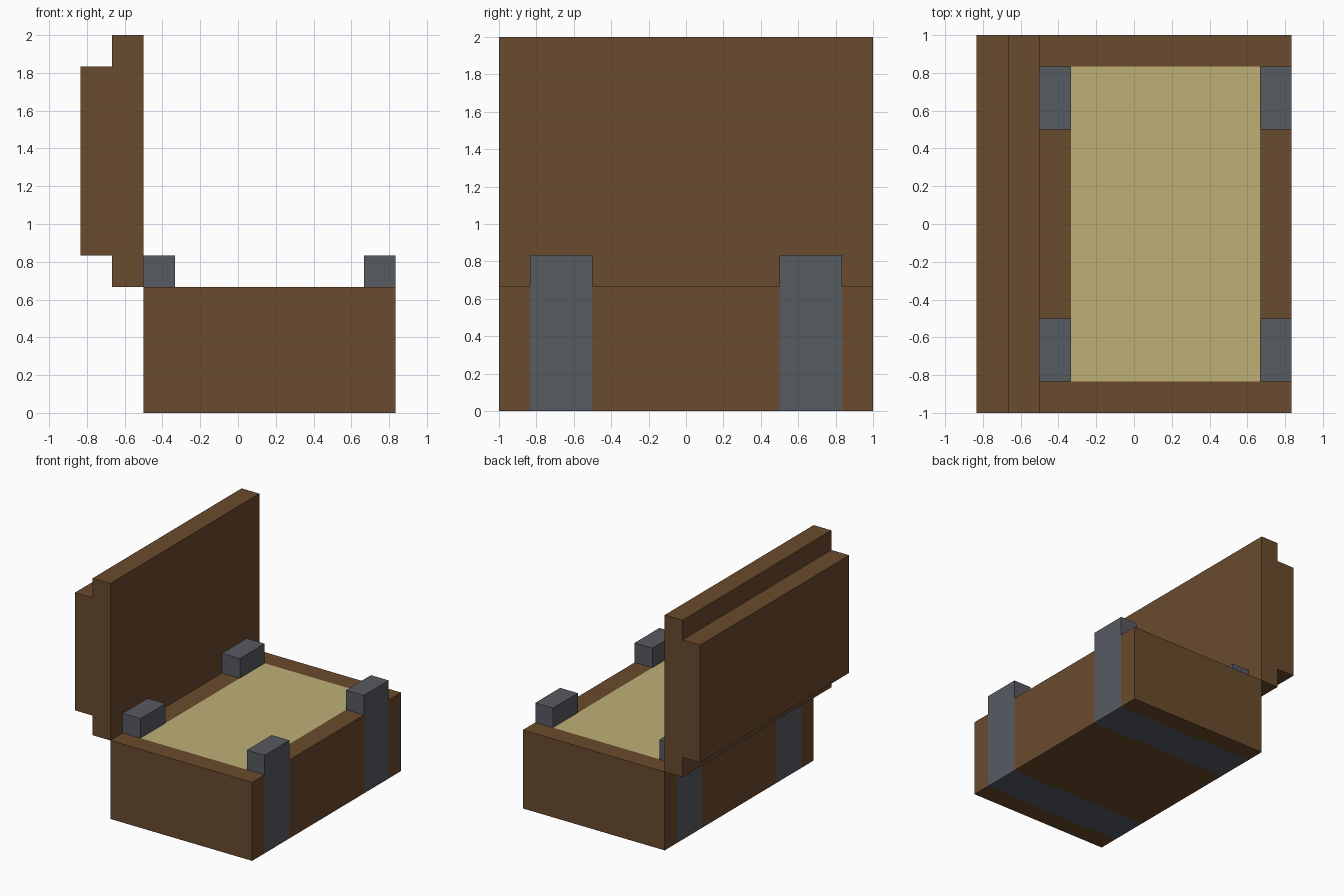
import bpy, bmesh
from mathutils import Vector

default = bpy.data.objects.get("Cube")
if default:
    bpy.data.objects.remove(default, do_unlink=True)

U = 1 / 6  # one block of the model


def material(name, rgb):
    mat = bpy.data.materials.new(name)
    mat.use_nodes = True
    mat.diffuse_color = (*rgb, 1)
    mat.node_tree.nodes["Principled BSDF"].inputs["Base Color"].default_value = (*rgb, 1)
    return mat


wood = material("brown wood", (0.144, 0.069, 0.026))
iron = material("grey iron", (0.095, 0.103, 0.121))
filling = material("pale filling", (0.521, 0.434, 0.181))


def finish(bm, name, mats):
    bmesh.ops.recalc_face_normals(bm, faces=bm.faces)
    mesh = bpy.data.meshes.new(name)
    bm.to_mesh(mesh)
    bm.free()
    for mat in mats:
        mesh.materials.append(mat)
    obj = bpy.data.objects.new(name, mesh)
    bpy.context.collection.objects.link(obj)
    return obj


def prism(name, profile, half_depth, mats):
    """Extrude an x-z profile along y."""
    bm = bmesh.new()
    face = bm.faces.new([bm.verts.new((x * U, -half_depth * U, z * U)) for x, z in profile])
    new = bmesh.ops.extrude_face_region(bm, geom=[face])["geom"]
    verts = [g for g in new if isinstance(g, bmesh.types.BMVert)]
    bmesh.ops.translate(bm, verts=verts, vec=(0, 2 * half_depth * U, 0))
    return finish(bm, name, mats)


# Chest body, cut along the strap edges and the rim
body = prism("chest_body", [(-3, 0), (5, 0), (5, 4), (-3, 4)], 6, [wood, iron, filling])
bm = bmesh.new()
bm.from_mesh(body.data)
cuts = [("Y", y) for y in (-5, -3, 3, 5)] + [("X", x) for x in (-2, 4)]
for axis, at in cuts:
    normal = Vector((axis == "X", axis == "Y", 0))
    bmesh.ops.bisect_plane(bm, geom=bm.verts[:] + bm.edges[:] + bm.faces[:],
                           plane_co=normal * at * U, plane_no=normal)

# Colour the filling and the straps, which wrap the sides and the bottom
studs = []
for face in bm.faces:
    c = face.calc_center_median() / U
    top = face.normal.z > 0.5
    if top and -2 < c.x < 4 and abs(c.y) < 5:
        face.material_index = 2
    elif 3 < abs(c.y) < 5:
        face.material_index = 1
        if top:
            studs.append(face)

# Raise the strap ends above the rim
for face in bmesh.ops.extrude_discrete_faces(bm, faces=studs)["faces"]:
    bmesh.ops.translate(bm, verts=face.verts, vec=(0, 0, U))
bmesh.ops.remove_doubles(bm, verts=bm.verts, dist=0.0001)
bmesh.ops.recalc_face_normals(bm, faces=bm.faces)
bm.to_mesh(body.data)
bm.free()

# Open lid with its stepped crown
prism("open_lid", [(-3, 4), (-3, 12), (-4, 12), (-4, 11), (-5, 11),
                   (-5, 5), (-4, 5), (-4, 4)], 6, [wood])
